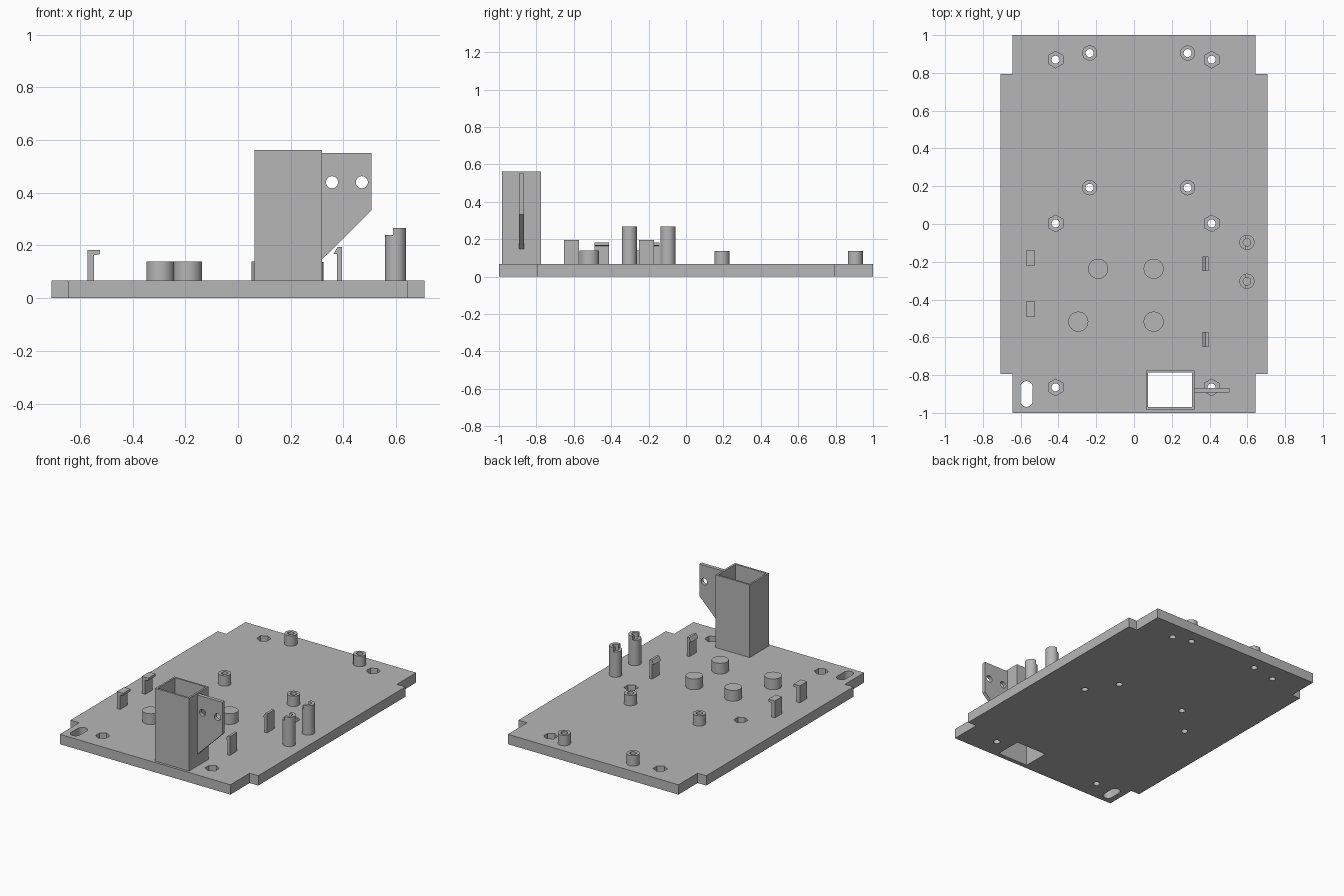
import bpy, bmesh, math

old = bpy.data.objects.get("Cube")
if old:
    bpy.data.objects.remove(old, do_unlink=True)

grey = bpy.data.materials.new("plain grey")
grey.use_nodes = True
grey.diffuse_color = (0.47, 0.47, 0.47, 1)
grey.node_tree.nodes["Principled BSDF"].inputs["Base Color"].default_value = grey.diffuse_color

TOP = 0.067      # upper surface of the base plate
SINK = 0.05      # parts start slightly inside the plate
parts = []


def prism(name, outline, low, high, axis="z"):
    """Extrude an outline along z, or an x-z outline along y."""
    bm = bmesh.new()
    place = (lambda a, b: (a, b, low)) if axis == "z" else (lambda a, b: (a, low, b))
    face = bm.faces.new([bm.verts.new(place(a, b)) for a, b in outline])
    grown = bmesh.ops.extrude_face_region(bm, geom=[face])["geom"]
    d = high - low
    bmesh.ops.translate(bm, vec=(0, 0, d) if axis == "z" else (0, d, 0),
                        verts=[g for g in grown if isinstance(g, bmesh.types.BMVert)])
    bmesh.ops.recalc_face_normals(bm, faces=bm.faces)
    mesh = bpy.data.meshes.new(name)
    bm.to_mesh(mesh)
    bm.free()
    mesh.materials.append(grey)
    obj = bpy.data.objects.new(name, mesh)
    bpy.context.collection.objects.link(obj)
    parts.append(obj)
    return obj


def circle(x, y, r, n=32):
    return [(x + r * math.sin(2 * math.pi * i / n), y + r * math.cos(2 * math.pi * i / n))
            for i in range(n)]


def rect(x0, x1, y0, y1):
    return [(x0, y0), (x1, y0), (x1, y1), (x0, y1)]


def cut(obj, outline, low, high, axis="z"):
    """Subtract a prism and bake the result."""
    cutter = prism("cutter", outline, low, high, axis)
    parts.remove(cutter)
    cutter.hide_render = True
    mod = obj.modifiers.new("cut", "BOOLEAN")
    mod.operation, mod.solver, mod.object = "DIFFERENCE", "EXACT", cutter
    bpy.context.view_layer.update()
    baked = bpy.data.meshes.new_from_object(
        obj.evaluated_get(bpy.context.evaluated_depsgraph_get()))
    obj.modifiers.clear()
    obj.data = baked
    bpy.data.objects.remove(cutter, do_unlink=True)


# Base plate with notched corners
W, N, L, S = 0.708, 0.643, 1.0, 0.793
corner = [(W, S), (N, S), (N, L)]
plate = prism("base_plate",
              corner + [(-x, y) for x, y in reversed(corner)]
              + [(-x, -y) for x, y in corner] + [(x, -y) for x, y in reversed(corner)],
              0, TOP)

# Hexagonal nut pockets with bolt holes
for x in (-0.415, 0.411):
    for y in (-0.865, 0.003, 0.87):
        cut(plate, circle(x, y, 0.044, 6), 0.03, 0.2)
        cut(plate, circle(x, y, 0.021), -0.1, 0.2)

# Cable slot
slot = [(x, y - 0.865 if y > 0 else y - 0.935) for x, y in circle(-0.569, 0, 0.033)]
cut(plate, slot, -0.1, 0.2)

# Hollow standoffs
for x in (-0.235, 0.284):
    for y in (0.192, 0.905):
        cut(plate, circle(x, y, 0.021), -0.1, 0.2)
        post = prism("standoff", circle(x, y, 0.04), SINK, 0.138)
        cut(post, circle(x, y, 0.021), 0, 0.3)

# Solid round pads
for x, y in ((-0.19, -0.237), (0.104, -0.237), (-0.295, -0.517), (0.104, -0.517)):
    prism("round_pad", circle(x, y, 0.053, 48), SINK, 0.14)

# Rectangular open shaft passing through the plate
inner = rect(0.075, 0.306, -0.97, -0.787)
cut(plate, inner, -0.1, 0.2)
shaft = prism("shaft", rect(0.063, 0.319, -0.983, -0.775), SINK, 0.563)
cut(shaft, inner, 0, 0.8)

# Side fin with two holes
fin = prism("shaft_fin", [(0.312, 0.14), (0.506, 0.333), (0.506, 0.551), (0.312, 0.551)],
            -0.892, -0.867, "y")
for x in (0.357, 0.47):
    cut(fin, circle(x, 0.44, 0.023), -1, -0.8, "y")

# Clips along both sides
for y in (-0.18, -0.45):
    prism("right_clip", [(-0.571, SINK), (-0.546, SINK), (-0.546, 0.163), (-0.523, 0.167),
                         (-0.523, 0.183), (-0.571, 0.183)], y - 0.039, y + 0.039, "y")
for y in (-0.211, -0.612):
    prism("left_clip", [(0.375, SINK), (0.394, SINK), (0.394, 0.195), (0.378, 0.195),
                        (0.363, 0.168), (0.375, 0.168)], y - 0.039, y + 0.039, "y")

# Tall pins with a bored, stepped top
for y in (-0.097, -0.303):
    pin = prism("tall_pin", circle(0.598, y, 0.04), SINK, 0.267)
    cut(pin, circle(0.598, y, 0.02), 0.2, 0.4)
    cut(pin, rect(0.5, 0.588, y - 0.1, y + 0.1), 0.24, 0.4)

# Smooth the round walls, keep the edges sharp
bpy.ops.object.select_all(action="DESELECT")
for obj in parts:
    obj.select_set(True)
bpy.context.view_layer.objects.active = plate
bpy.ops.object.shade_smooth_by_angle(angle=math.radians(30))
